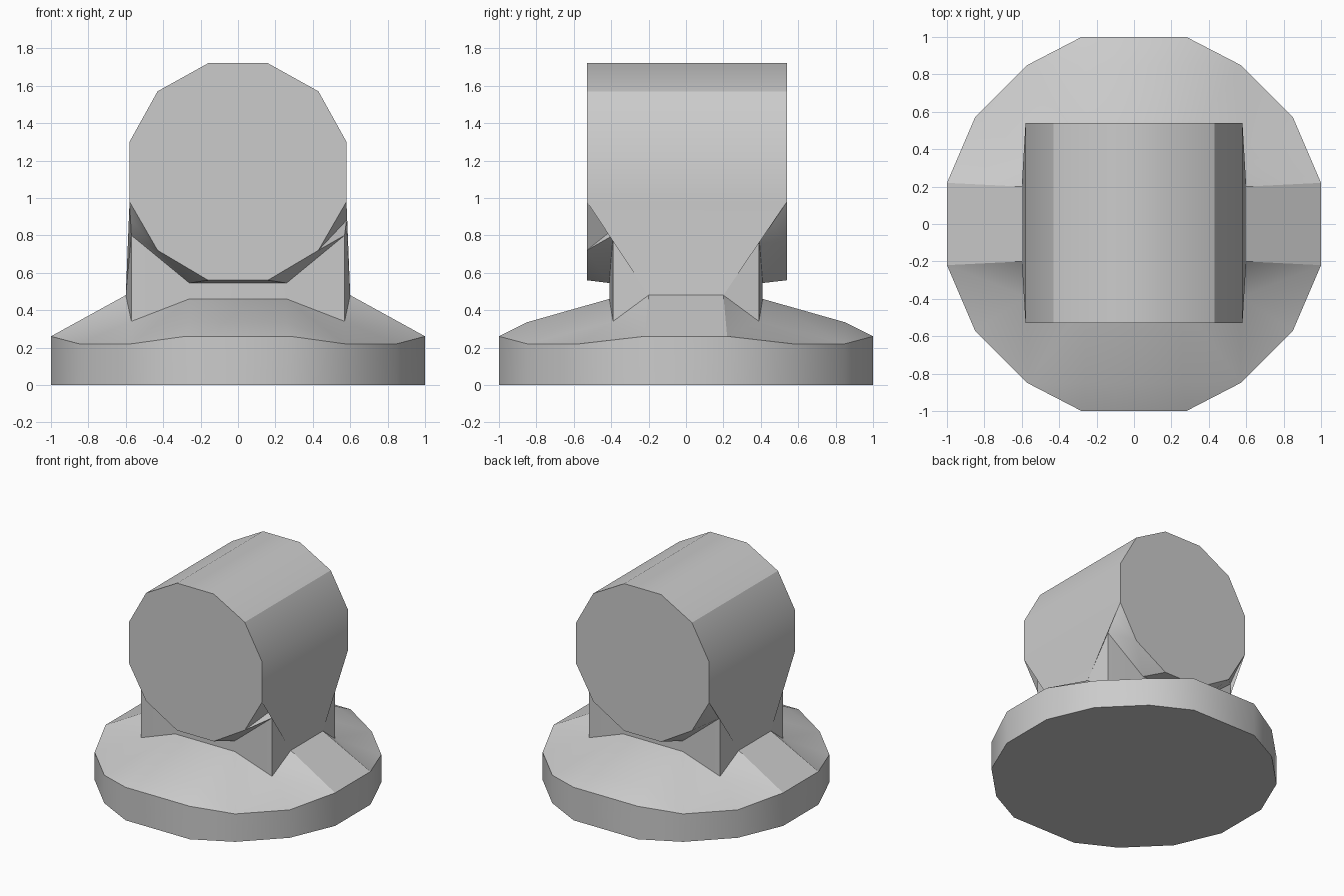
import bpy, bmesh, math

cube = bpy.data.objects.get("Cube")
if cube:
    bpy.data.objects.remove(cube, do_unlink=True)

grey = bpy.data.materials.new("light_grey")
grey.use_nodes = True
grey.diffuse_color = (0.6, 0.6, 0.6, 1)
grey.node_tree.nodes["Principled BSDF"].inputs["Base Color"].default_value = (0.6, 0.6, 0.6, 1)

FRONT, BACK = -0.53, 0.54  # ends of the drum


def mid_x(p):
    return (0, p[1], p[2])


def mid_y(p):
    return (p[0], 0, p[2])


def low(p):
    return (p[0], p[1], 0)


def build(name, quarter):
    """Mirror the faces of one quarter into all four and join them."""
    bm = bmesh.new()
    for sx in (-1, 1):
        for sy in (-1, 1):
            for face in quarter(sx, sy):
                bm.faces.new([bm.verts.new((x * sx, y * sy, z)) for x, y, z in face])
    bmesh.ops.remove_doubles(bm, verts=bm.verts, dist=0.0005)
    bmesh.ops.recalc_face_normals(bm, faces=bm.faces)
    bmesh.ops.dissolve_limit(bm, angle_limit=math.radians(0.5), verts=bm.verts, edges=bm.edges)
    bmesh.ops.recalc_face_normals(bm, faces=bm.faces)
    mesh = bpy.data.meshes.new(name)
    bm.to_mesh(mesh)
    bm.free()
    mesh.materials.append(grey)
    obj = bpy.data.objects.new(name, mesh)
    bpy.context.collection.objects.link(obj)
    bpy.ops.object.select_all(action='DESELECT')
    obj.select_set(True)
    bpy.context.view_layer.objects.active = obj
    bpy.ops.object.shade_smooth_by_angle(angle=math.radians(31))


# Loop where the stem meets the base: side, corner, front
side, corner, front = (0.6, 0.2, 0.48), (0.57, 0.39, 0.34), (0.26, 0.41, 0.46)


def base_quarter(sx, sy):
    a, b, c, d = (1, 0.22, 0.26), (0.85, 0.57, 0.22), (0.57, 0.85, 0.22), (0.28, 1, 0.26)
    ridge = (0.26, 0.85, 0.335)
    # Sloping top
    faces = [(mid_y(a), a, side, mid_y(side)), (a, corner, side), (a, b, corner),
             (b, c, corner), (c, front, corner), (c, ridge, front), (c, d, ridge),
             (d, mid_x(d), mid_x(ridge), ridge),
             (ridge, mid_x(ridge), mid_x(front), front)]
    # Rim wall and underside
    rim = [mid_y(a), a, b, c, d, mid_x(d)]
    faces += [(p, q, low(q), low(p)) for p, q in zip(rim, rim[1:])]
    faces.append([low(p) for p in rim] + [(0, 0, 0)])
    return faces


def body_quarter(sx, sy):
    end = BACK if sy > 0 else -FRONT
    # Half outline of the twelve-sided drum, from bottom to top
    i, h, g, f, e, t = [(x, end, z) for x, z in (
        (0.16, 0.56), (0.43, 0.72), (0.58, 0.98), (0.58, 1.3), (0.43, 1.57), (0.16, 1.72))]
    faces = [(mid_x(i), i, h, g, f, e, t, mid_x(t))]
    upper = [g, f, e, t, mid_x(t)]
    faces += [(p, q, mid_y(q), mid_y(p)) for p, q in zip(upper, upper[1:])]
    # Stem walls; one corner has a deeper notch
    shoulder, lip = (0.57, 0.39, 0.8), (0.26, 0.41, 0.545)
    notch = (0.58, 0.33, 0.88) if sx > 0 > sy else (0.575, 0.455, 0.89)
    faces += [(side, corner, shoulder), (side, shoulder, notch), (side, notch, g),
              (side, g, mid_y(g), mid_y(side)), (corner, front, lip, shoulder),
              (front, mid_x(front), mid_x(lip), lip)]
    # Flare from the stem out to the ends of the drum
    faces += [(lip, mid_x(lip), mid_x(i), i), (lip, i, h), (lip, h, shoulder),
              (shoulder, h, notch), (h, g, notch)]
    return faces


build("base_plate", base_quarter)
build("drum_and_stem", body_quarter)
